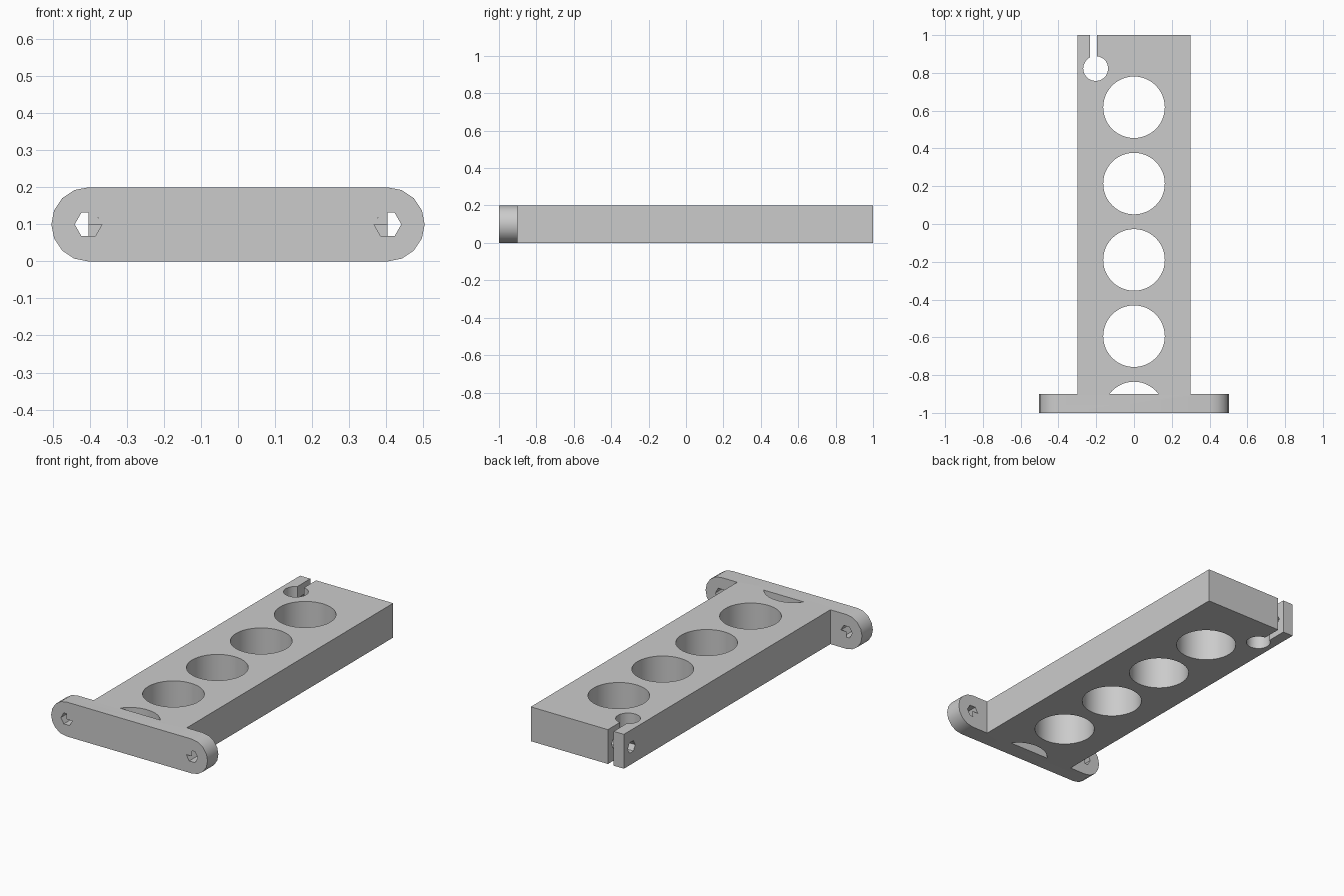
import bpy, bmesh, math
from mathutils import Vector

cube = bpy.data.objects.get("Cube")
if cube:
    bpy.data.objects.remove(cube, do_unlink=True)

grey = bpy.data.materials.new("plain grey")
grey.use_nodes = True
color = (0.6, 0.6, 0.6, 1)
grey.diffuse_color = color
grey.node_tree.nodes["Principled BSDF"].inputs["Base Color"].default_value = color

# How a 2D profile point and a depth map to space, per extrusion axis
PLACE = {"x": lambda a, b, d: (d, a, b),
         "y": lambda a, b, d: (a, d, b),
         "z": lambda a, b, d: (a, b, d)}


def prism(name, points, axis, start, end):
    """Extrude a closed 2D profile along an axis."""
    bm = bmesh.new()
    place = PLACE[axis]
    face = bm.faces.new([bm.verts.new(place(a, b, start)) for a, b in points])
    made = bmesh.ops.extrude_face_region(bm, geom=[face])["geom"]
    verts = [v for v in made if isinstance(v, bmesh.types.BMVert)]
    bmesh.ops.translate(bm, verts=verts, vec=Vector(place(0, 0, end - start)))
    bmesh.ops.recalc_face_normals(bm, faces=bm.faces)
    mesh = bpy.data.meshes.new(name)
    bm.to_mesh(mesh)
    bm.free()
    mesh.materials.append(grey)
    obj = bpy.data.objects.new(name, mesh)
    bpy.context.collection.objects.link(obj)
    return obj


def arc(cx, cy, r, sides, first=0, steps=None):
    count = sides if steps is None else steps + 1
    return [(cx + r * math.cos(first + math.tau * i / sides),
             cy + r * math.sin(first + math.tau * i / sides)) for i in range(count)]


def rect(x0, x1, y0, y1):
    return [(x0, y0), (x1, y0), (x1, y1), (x0, y1)]


def combine(target, tool, operation):
    mod = target.modifiers.new(operation.lower(), "BOOLEAN")
    mod.operation, mod.object, mod.solver = operation, tool, "EXACT"
    bpy.context.view_layer.objects.active = target
    bpy.ops.object.modifier_apply(modifier=mod.name)
    bpy.data.objects.remove(tool, do_unlink=True)


# Long body with a row of round holes, the last one breaking the front edge
body = prism("holder_body", rect(-0.3, 0.3, -0.9, 1), "z", 0, 0.2)
for i in range(5):
    hole = prism("round_cutter", arc(0, 0.618 - 0.404 * i, 0.163, 48), "z", -0.1, 0.3)
    combine(body, hole, "DIFFERENCE")

# Clamp: small hole, slot to the rear edge, and a side screw hole
for points, axis, start, end in (
        (arc(-0.203, 0.823, 0.066, 20), "z", -0.1, 0.3),
        (rect(-0.234, -0.197, 0.83, 1.1), "z", -0.1, 0.3),
        (arc(0.93, 0.1, 0.035, 6), "x", -0.4, -0.1)):
    combine(body, prism("clamp_cutter", points, axis, start, end), "DIFFERENCE")

# Front mounting plate with rounded ends
CX = 0.404
outline = (arc(CX, 0.1, 0.1, 16, -math.pi / 2, 8)
           + arc(-CX, 0.1, 0.1, 16, math.pi / 2, 8))
plate = prism("mounting_plate", outline, "y", -1, -0.9)
for side in (-1, 1):
    cutter = prism("bolt_cutter", arc(side * CX, 0.1, 0.037, 6), "y", -1.1, -0.8)
    combine(plate, cutter, "DIFFERENCE")
combine(body, plate, "UNION")

# Thin webs closing the inner quarters of the bolt holes
for side, label in ((-1, "right"), (1, "left")):
    for up, y in ((1, -1), (-1, -0.902)):
        web = [(side * (CX - dx), 0.1 + up * dz)
               for dx, dz in ((0, 0), (0.037, 0), (0.0185, 0.032), (0, 0.032))]
        end = "front" if up > 0 else "rear"
        prism(f"bolt_web_{label}_{end}", web, "y", y, y + 0.002)

# Smooth the round walls, keep edges sharp
bpy.ops.object.select_all(action="DESELECT")
body.select_set(True)
bpy.context.view_layer.objects.active = body
bpy.ops.object.shade_smooth_by_angle(angle=math.radians(30))
